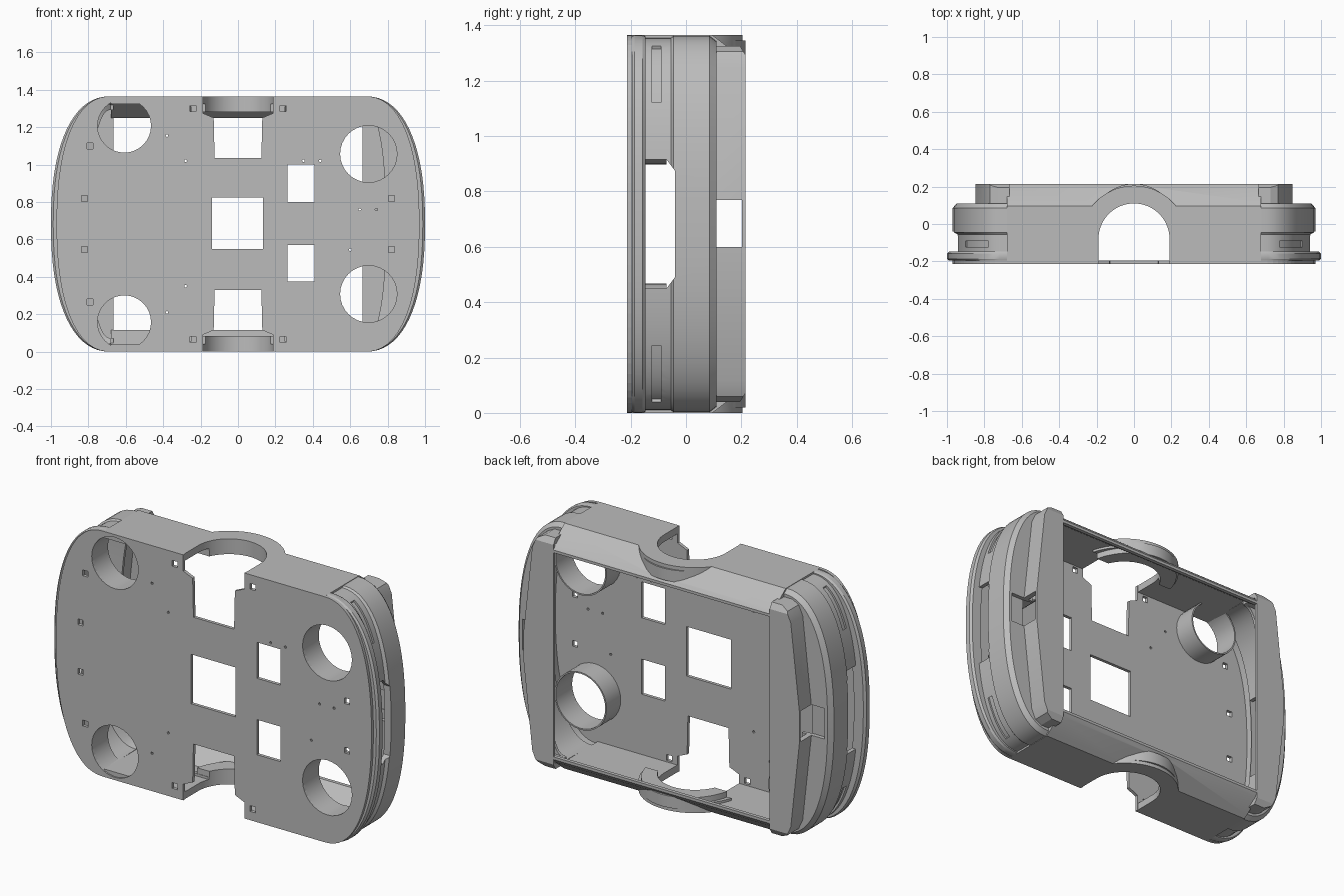
import bpy, bmesh, math

if "Cube" in bpy.data.objects:
    bpy.data.objects.remove(bpy.data.objects["Cube"])

MID = 0.6825   # half of the height
CX = 0.68      # where the curved ends begin

grey = bpy.data.materials.new("shell grey")
grey.use_nodes = True
grey.diffuse_color = (0.5, 0.5, 0.5, 1)
grey.node_tree.nodes["Principled BSDF"].inputs["Base Color"].default_value = (0.5, 0.5, 0.5, 1)


def finish(name, bm):
    bmesh.ops.recalc_face_normals(bm, faces=bm.faces)
    mesh = bpy.data.meshes.new(name)
    bm.to_mesh(mesh)
    bm.free()
    mesh.materials.append(grey)
    ob = bpy.data.objects.new(name, mesh)
    bpy.context.collection.objects.link(ob)
    return ob


def prism(name, pts, axis, a, b):
    """Extrude a 2D outline along an axis from a to b."""
    place = {"x": lambda u, v, d: (d, u, v),
             "y": lambda u, v, d: (u, d, v),
             "z": lambda u, v, d: (u, v, d)}[axis]
    bm = bmesh.new()
    lo = [bm.verts.new(place(u, v, a)) for u, v in pts]
    hi = [bm.verts.new(place(u, v, b)) for u, v in pts]
    bm.faces.new(lo)
    bm.faces.new(hi)
    for i in range(len(pts)):
        j = (i + 1) % len(pts)
        bm.faces.new((lo[i], lo[j], hi[j], hi[i]))
    return finish(name, bm)


def rect(u0, v0, u1, v1):
    return [(u0, v0), (u1, v0), (u1, v1), (u0, v1)]


def circle(u, v, r, n=32):
    return [(u + r * math.cos(math.tau * i / n), v + r * math.sin(math.tau * i / n)) for i in range(n)]


def flip(pts):
    """Reflect an outline from the top edge to the bottom edge."""
    return [(u, 2 * MID - v) for u, v in pts]


def bow(w, h, t):
    """Point on the rounded end outline, t from -90 to 90 degrees."""
    c, s = max(math.cos(t), 0), math.sin(t)
    return CX + w * c ** 0.87, MID + math.copysign(h * abs(s) ** 0.87, s)


def sweep(name, profile, t0=-90, t1=90, n=36):
    """Sweep a closed (width, height, y) profile around the rounded end."""
    bm = bmesh.new()
    rings = []
    for i in range(n + 1):
        t = math.radians(t0 + (t1 - t0) * i / n)
        ring = []
        for w, h, y in profile:
            x, z = bow(w, h, t)
            ring.append(bm.verts.new((x, y, z)))
        rings.append(ring)
    for r, s in zip(rings, rings[1:]):
        for i in range(len(r)):
            j = (i + 1) % len(r)
            bm.faces.new((r[i], r[j], s[j], s[i]))
    bm.faces.new(rings[0])
    bm.faces.new(rings[-1])
    return finish(name, bm)


def activate(ob):
    bpy.ops.object.select_all(action="DESELECT")
    ob.select_set(True)
    bpy.context.view_layer.objects.active = ob


def combine(ob, tool, operation="DIFFERENCE"):
    m = ob.modifiers.new("combine", "BOOLEAN")
    m.operation, m.solver, m.object = operation, "EXACT", tool
    activate(ob)
    bpy.ops.object.modifier_apply(modifier=m.name)
    bpy.data.objects.remove(tool)


def mirror(ob):
    ob.modifiers.new("mirror", "MIRROR").use_axis[0] = True


def smooth(ob):
    activate(ob)
    bpy.ops.object.shade_smooth_by_angle(angle=math.radians(25))


# front plate with its openings
half = [bow(0.29, MID, math.radians(-90 + 5 * i)) for i in range(37)]
plate = prism("front_plate", half + [(-x, z) for x, z in reversed(half)], "y", -0.213, -0.195)
neck = [(-0.125, 1.035), (0.125, 1.035), (0.13, 1.25), (0.188, 1.275), (0.188, 1.4),
        (-0.188, 1.4), (-0.188, 1.275), (-0.13, 1.25)]
holes = [neck, flip(neck), rect(-0.14, 0.55, 0.135, 0.825),
         rect(0.265, 0.8, 0.41, 1.0), rect(0.265, 0.375, 0.41, 0.57)]
rounds = [(-0.608, 1.207, 0.143), (0.698, 1.057, 0.152)]
rounds += [(x, 2 * MID - z, r) for x, z, r in rounds]
holes += [circle(*c) for c in rounds]
for x, z in ((0.24, 1.3), (-0.24, 1.3), (0.82, 0.82), (-0.82, 0.82), (-0.79, 1.1)):
    peg = rect(x - 0.016, z - 0.016, x + 0.016, z + 0.016)
    holes += [peg, flip(peg)]
for x, z in ((-0.38, 1.155), (-0.28, 1.02), (0.35, 1.02), (0.44, 1.02), (0.65, 0.76),
             (0.74, 0.76), (0.6, 0.545), (-0.28, 0.35), (-0.38, 0.21)):
    holes.append(circle(x, z, 0.007, 8))
for h in holes:
    combine(plate, prism("cutter", h, "y", -0.3, -0.1))

# short collars behind the round holes
for x, z, r in rounds:
    collar = prism("hole_collar", circle(x, z, r + 0.008), "y", -0.2, -0.07)
    combine(collar, prism("cutter", circle(x, z, r), "y", -0.3, 0.1))
    smooth(collar)

# top and bottom walls with sloping rear lip, arch collar and arch cut
wall_profile = [(-0.205, 1.365), (0.095, 1.365), (0.115, 1.35), (0.2, 1.285), (0.215, 1.265),
                (0.215, 1.25), (0.195, 1.25), (0.09, 1.325), (-0.205, 1.325)]
arc = [math.radians(15 + 5 * i) for i in range(31)]
hood = [(0.285 * math.cos(a), -0.08 + 0.285 * math.sin(a)) for a in arc]
hood_step = [(0.26 * math.cos(a), -0.08 + 0.295 * math.sin(a)) for a in arc]
arch = [(-0.19, -0.3), (0.19, -0.3)] + [
    (0.19 * math.cos(math.radians(6 * i)), -0.08 + 0.19 * math.sin(math.radians(6 * i))) for i in range(31)]
for name, side in (("top_wall", 1), ("bottom_wall", -1)):
    def level(z):
        return z if side > 0 else 2 * MID - z
    wall = prism(name, [(y, level(z)) for y, z in wall_profile], "x", -CX, CX)
    combine(wall, prism("hood", hood, "z", level(1.312), level(1.365)), "UNION")
    combine(wall, prism("hood_step", hood_step, "z", level(1.28), level(1.345)), "UNION")
    combine(wall, prism("cutter", arch, "z", level(1.2), level(1.5)))
    smooth(wall)

# front rim around each rounded end
rim = sweep("front_rim", [(0.26, 0.655, -0.196), (0.308, 0.678, -0.196), (0.32, 0.6825, -0.186),
                          (0.32, 0.6825, -0.158), (0.308, 0.678, -0.147), (0.26, 0.655, -0.147)])
mirror(rim)
smooth(rim)

# hollow side shell with shelf at the rear
shell = sweep("side_shell", [(0.25, 0.645, -0.148), (0.272, 0.672, -0.148), (0.272, 0.672, -0.055),
                             (0.29, 0.68, -0.045), (0.29, 0.68, 0.085), (0.268, 0.66, 0.11),
                             (0.11, 0.61, 0.11), (0.11, 0.61, 0.095), (0.25, 0.64, 0.075)])
window = [(-0.147, 0.45), (-0.07, 0.45), (-0.04, 0.49), (-0.04, 0.875), (-0.07, 0.915), (-0.147, 0.915)]
combine(shell, prism("cutter", window, "x", 0.5, 1.2))
for a, b in ((38, 72), (-72, -38)):
    groove = [(0.262, 0.66, -0.122), (0.35, 0.75, -0.122), (0.35, 0.75, -0.09), (0.262, 0.66, -0.09)]
    combine(shell, sweep("cutter", groove, a, b, 12))
combine(shell, prism("cutter", rect(0.088, 0.6, 0.205, 0.77), "x", 0.5, 0.93))
mirror(shell)
smooth(shell)

# raised rear blocks, hollow, with a notch half way up
upper = [(0.848, 0.77), (0.795, 1.25), (0.77, 1.305), (0.73, 1.325), (0.665, 1.325)]
inner = [(0.818, 0.77), (0.768, 1.24), (0.745, 1.29), (0.6, 1.295)]
block = prism("rear_block", list(reversed(flip(upper))) + upper, "y", 0.1, 0.215)
combine(block, prism("cutter", list(reversed(flip(inner))) + inner, "y", 0.0, 0.2))
combine(block, prism("cutter", rect(0.05, 0.6, 0.203, 0.77), "x", 0.5, 1.0))
# slope the block ends down to the rear frame
for s in (1, -1):
    wedge = [(0.195, 1.4), (0.3, 1.4), (0.3, 1.24), (0.217, 1.29), (0.195, 1.326)]
    combine(block, prism("cutter", wedge if s > 0 else flip(wedge), "x", 0.5, 1.0))
mirror(block)
smooth(block)
